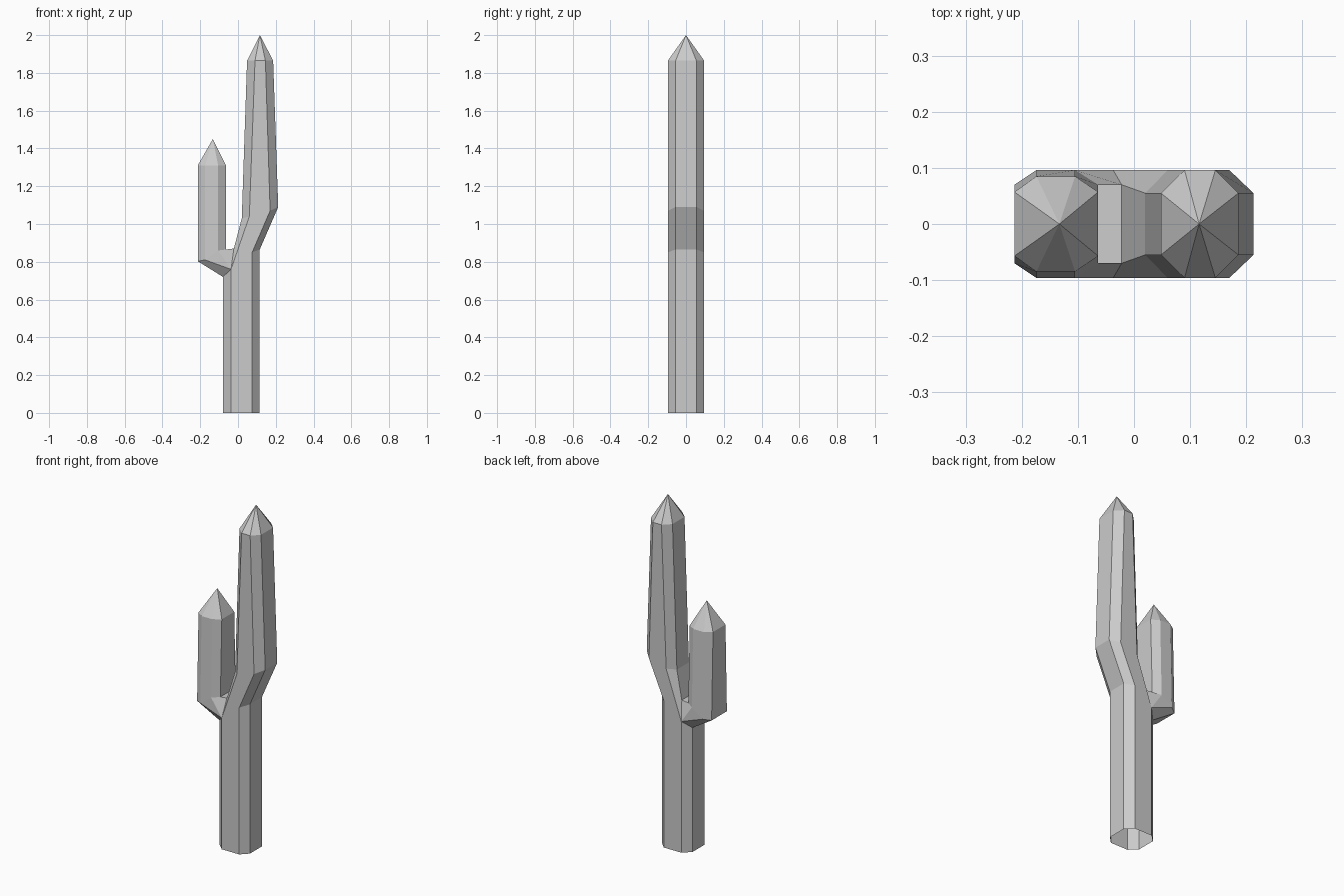
import bpy
import bmesh

if "Cube" in bpy.data.objects:
    bpy.data.objects.remove(bpy.data.objects["Cube"])

bm = bmesh.new()


def ring(xs, flat, wide, zs):
    """Octagonal loop, given its four x columns and their heights."""
    ys = [flat, wide, wide, flat]
    pts = [(xs[i], -ys[i], zs[i]) for i in range(4)]
    pts += [(xs[i], ys[i], zs[i]) for i in reversed(range(4))]
    return [bm.verts.new(p) for p in pts]


def face(*verts):
    unique = list(dict.fromkeys(verts))  # repeated corners collapse to triangles
    bm.faces.new(unique)


def bridge(a, b, sides=range(8)):
    for i in sides:
        j = (i + 1) % 8
        face(a[i], a[j], b[j], b[i])


def tip(loop, x, z):
    bridge(loop, [bm.verts.new((x, 0, z))] * 8)


# Trunk: straight base (open underneath), bend, tapering upper stem
stem_x = (-0.08, -0.037, 0.075, 0.115)
base = ring(stem_x, 0.055, 0.096, (0, 0, 0, 0))
fork = ring(stem_x, 0.055, 0.096, (0.72, 0.76, 0.85, 0.865))
bend = ring((0.02, 0.06, 0.17, 0.213), 0.055, 0.096, (1.03, 1.04, 1.07, 1.09))
crown = ring((0.048, 0.09, 0.145, 0.186), 0.055, 0.096, (1.865,) * 4)
bridge(base, fork)
bridge(fork, bend, range(1, 6))
bridge(bend, crown)
tip(crown, 0.116, 2.0)

# Crotch between trunk and arm
front = bm.verts.new((-0.022, -0.07, 0.87))
back = bm.verts.new((-0.022, 0.07, 0.87))
face(fork[1], bend[1], bend[0], front)
face(front, bend[0], bend[7], back)
face(back, bend[7], bend[6], fork[6])

# Arm: elbow grown out of the fork, then upright to a point
arm_x = (-0.213, -0.174, -0.105, -0.064)
elbow = ring(arm_x, 0.07, 0.096, (0.803, 0.81, 0.86, 0.865))
arm_top = ring(arm_x, 0.057, 0.085, (1.31,) * 4)
socket = [fork[0], fork[1], fork[1], front, back, fork[6], fork[6], fork[7]]
bridge(socket, elbow)
bridge(elbow, arm_top)
tip(arm_top, -0.133, 1.45)

bmesh.ops.recalc_face_normals(bm, faces=bm.faces[:])
mesh = bpy.data.meshes.new("cactus")
bm.to_mesh(mesh)
bm.free()
bpy.context.collection.objects.link(bpy.data.objects.new("cactus", mesh))
